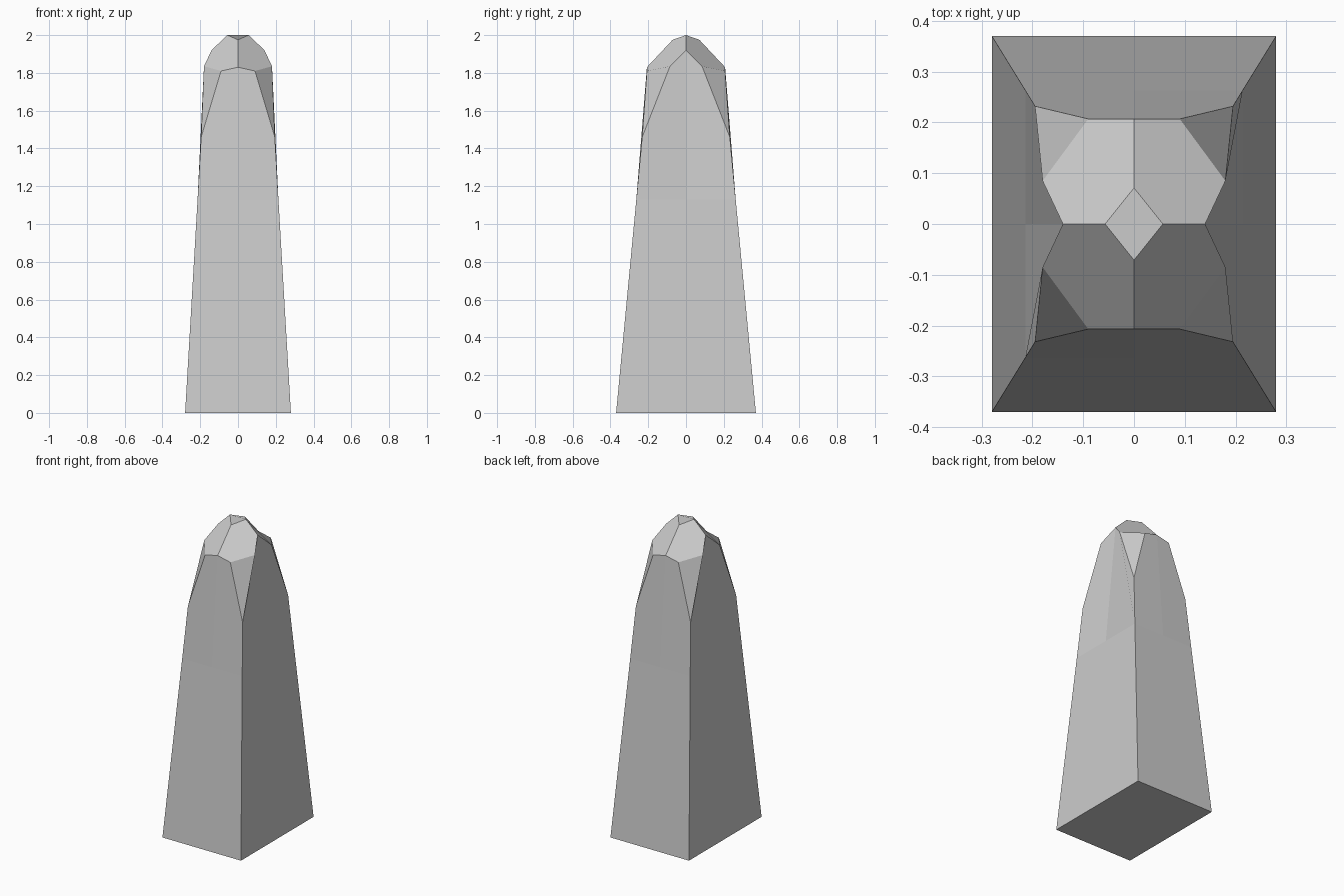
import bpy
import bmesh

cube = bpy.data.objects.get("Cube")
if cube:
    bpy.data.objects.remove(cube, do_unlink=True)

# Plain grey stone
stone = bpy.data.materials.new("grey_stone")
stone.use_nodes = True
colour = (0.6, 0.6, 0.6, 1)
stone.diffuse_color = colour
stone.node_tree.nodes["Principled BSDF"].inputs["Base Color"].default_value = colour

# Key points of one quarter; the rest follows by mirroring
base = (0.28, 0.37, 0)
waist = (0.214, 0.263, 1.13)
waist_side = (0.214, 0, 1.13)
waist_front = (0, 0.263, 1.13)
shoulder = (0.195, 0.232, 1.46)
side_corner = (0.18, 0.085, 1.835)
side_peak = (0.14, 0, 1.92)
front_corner = (0.09, 0.207, 1.81)
front_peak = (0, 0.207, 1.83)
ridge = (0.057, 0, 2.0)
crown = (0, 0.071, 1.975)

bm = bmesh.new()
points = {}


def vertex(p, sx, sy):
    key = (p[0] * sx + 0.0, p[1] * sy + 0.0, p[2])
    if key not in points:
        points[key] = bm.verts.new(key)
    return points[key]


def face(corners):
    bm.faces.new([vertex(*c) for c in corners])


# Upper facets, mirrored into all four quarters
quarter = [
    (waist_side, waist, shoulder, side_corner, side_peak),
    (waist, waist_front, front_peak, front_corner, shoulder),
    (shoulder, front_corner, side_corner),
    (side_peak, side_corner, front_corner, front_peak, crown, ridge),
]
for sx in (1, -1):
    for sy in (1, -1):
        for outline in quarter:
            face([(p, sx, sy) for p in outline])

# Tapering lower walls
for s in (1, -1):
    face([(base, s, -1), (base, s, 1), (waist, s, 1), (waist_side, s, 1), (waist, s, -1)])
    face([(base, 1, s), (base, -1, s), (waist, -1, s), (waist_front, 1, s), (waist, 1, s)])

# Small diamond crown and the underside
face([(ridge, 1, 1), (crown, 1, 1), (ridge, -1, 1), (crown, 1, -1)])
face([(base, 1, 1), (base, 1, -1), (base, -1, -1), (base, -1, 1)])

bmesh.ops.recalc_face_normals(bm, faces=bm.faces)
mesh = bpy.data.meshes.new("stone_pillar")
bm.to_mesh(mesh)
bm.free()
mesh.materials.append(stone)
pillar = bpy.data.objects.new("stone_pillar", mesh)
bpy.context.collection.objects.link(pillar)
